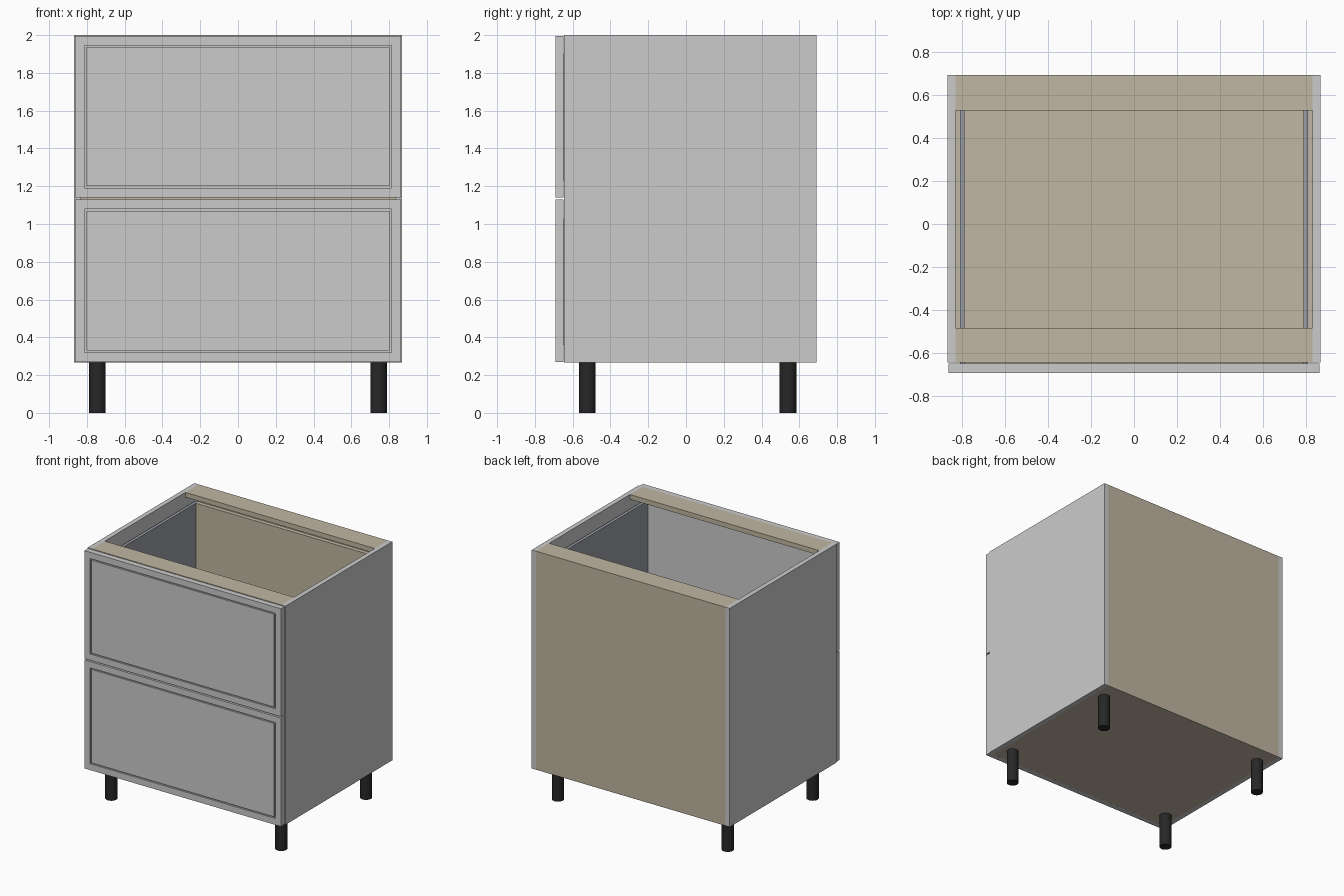
import bpy, bmesh
from mathutils import Vector

if "Cube" in bpy.data.objects:
    bpy.data.objects.remove(bpy.data.objects["Cube"])


def material(name, rgb):
    m = bpy.data.materials.new(name)
    m.diffuse_color = (*rgb, 1)
    m.use_nodes = True
    m.node_tree.nodes["Principled BSDF"].inputs["Base Color"].default_value = m.diffuse_color
    return m


BEIGE = material("beige_board", (0.53, 0.47, 0.36))
STEEL = material("drawer_steel", (0.33, 0.35, 0.39))
BLACK = material("black_plastic", (0.02, 0.02, 0.02))


def finish(name, bm, mat=None):
    me = bpy.data.meshes.new(name)
    bm.to_mesh(me)
    bm.free()
    ob = bpy.data.objects.new(name, me)
    bpy.context.collection.objects.link(ob)
    if mat:
        me.materials.append(mat)
    return ob


def box_bm(x, y, z):
    bm = bmesh.new()
    bmesh.ops.create_cube(bm, size=1)
    for v in bm.verts:
        v.co = Vector((r[0] + (c + 0.5) * (r[1] - r[0]) for r, c in zip((x, y, z), v.co)))
    bm.normal_update()
    return bm


def box(name, x, y, z, mat=None):
    return finish(name, box_bm(x, y, z), mat)


def drawer_front(name, z0, z1):
    bm = box_bm((-0.862, 0.862), (-0.692, -0.648), (z0, z1))
    face = min(bm.faces, key=lambda f: f.calc_center_median().y)
    # a narrow groove separates the frame from the centre panel
    for inset, dy in ((0.05, 0), (0, 0.01), (0.01, 0), (0, -0.01)):
        bmesh.ops.inset_region(bm, faces=[face], thickness=inset, use_even_offset=True)
        for v in face.verts:
            v.co.y += dy
    return finish(name, bm)


# Cabinet carcass
for s, side in ((-1, "left"), (1, "right")):
    box(f"{side}_side_panel", sorted((s * 0.83, s * 0.868)), (-0.645, 0.692), (0.268, 2.0))
box("bottom_panel", (-0.83, 0.83), (-0.645, 0.677), (0.268, 0.306), BEIGE)
box("back_panel", (-0.83, 0.83), (0.677, 0.692), (0.268, 2.0), BEIGE)
box("front_top_rail", (-0.83, 0.83), (-0.645, -0.483), (1.962, 2.0), BEIGE)
box("back_top_rail", (-0.83, 0.83), (0.527, 0.677), (1.962, 2.0), BEIGE)

# Two drawers: grooved front, steel sides, board bottom and back
for label, f0, f1, b0, b1 in (("lower", 0.27, 1.13, 0.36, 1.03),
                              ("upper", 1.14, 1.996, 1.23, 1.90)):
    drawer_front(f"{label}_drawer_front", f0, f1)
    for s, side in ((-1, "left"), (1, "right")):
        box(f"{label}_drawer_{side}_side", sorted((s * 0.787, s * 0.81)),
            (-0.648, 0.63), (b0, b1), STEEL)
    box(f"{label}_drawer_bottom", (-0.787, 0.787), (-0.648, 0.63), (b0, b0 + 0.035), BEIGE)
    box(f"{label}_drawer_back", (-0.787, 0.787), (0.595, 0.63), (b0 + 0.035, b1), BEIGE)

# Round legs
for x, sx in ((-0.745, "left"), (0.745, "right")):
    for y, sy in ((-0.522, "front"), (0.54, "back")):
        bpy.ops.mesh.primitive_cylinder_add(vertices=32, radius=0.044, depth=0.268,
                                            location=(x, y, 0.134))
        leg = bpy.context.object
        leg.name = f"{sy}_{sx}_leg"
        leg.data.materials.append(BLACK)
        bpy.ops.object.shade_smooth_by_angle()
